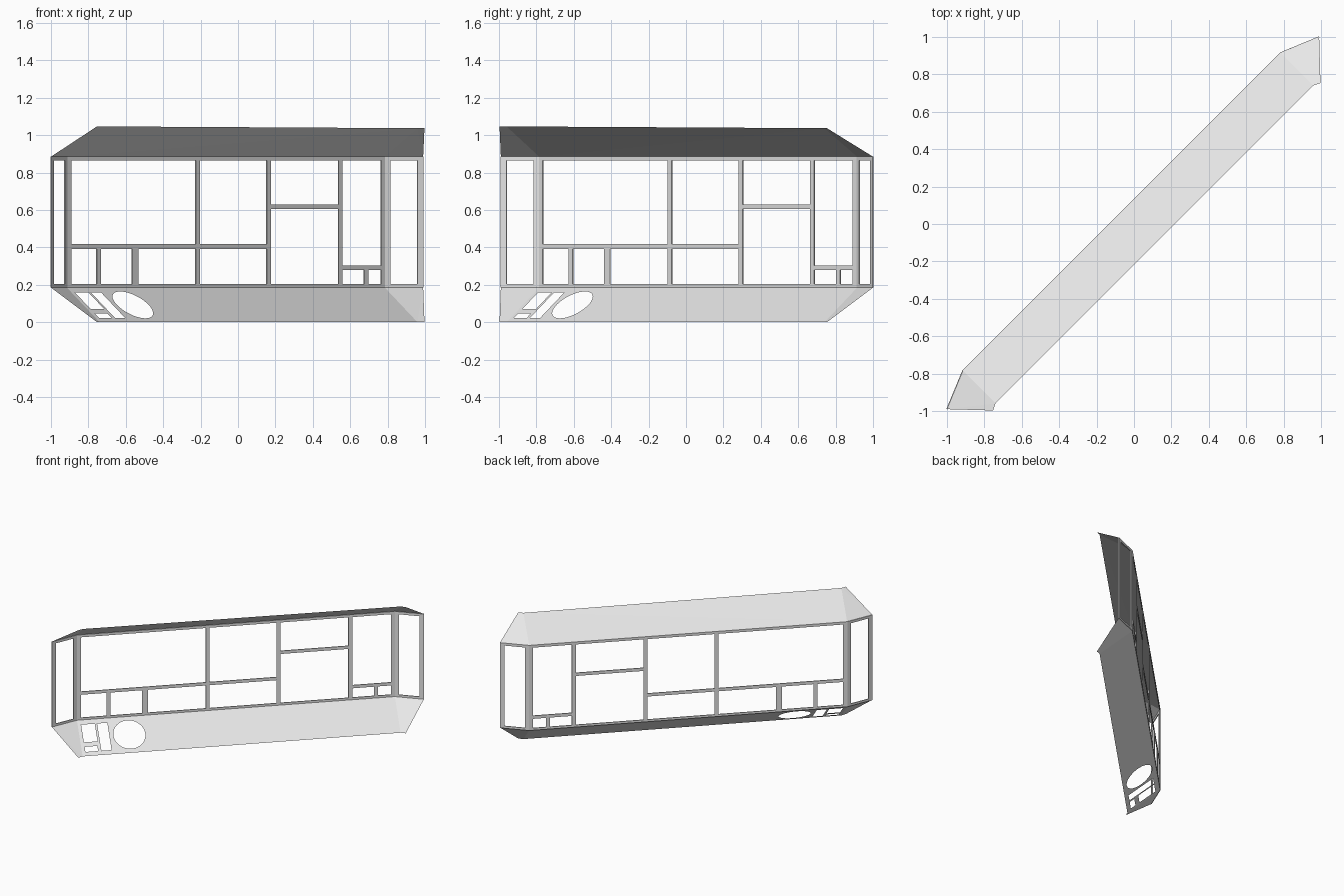
import bpy, bmesh, math
from mathutils import Vector

if "Cube" in bpy.data.objects:
    bpy.data.objects.remove(bpy.data.objects["Cube"])

grey = bpy.data.materials.new("light_grey")
grey.use_nodes = True
grey.diffuse_color = (0.8, 0.8, 0.8, 1)
grey.node_tree.nodes["Principled BSDF"].inputs["Base Color"].default_value = (0.8, 0.8, 0.8, 1)

R = math.sqrt(0.5)
SILL, HEAD = 0.185, 0.885
# plan points: (along the wall, outward), mirrored at both ends
CORNER, END = (1.202, 0.092), (1.407, 0.007)
INNER, INNER_END = (1.202, -0.155), (1.238, -0.172)


def place(u, v, z):
    """Wall coordinates to world, the wall running diagonally."""
    return Vector(((u - v) * R, (u + v) * R, z))


def rect(a0, a1, b0, b1):
    return [(a0, b0), (a1, b0), (a1, b1), (a0, b1)]


def panel(bm, corners, holes=()):
    """Fill a four-cornered sheet, leaving openings given in 0..1 coordinates."""
    a, b, c, d = corners

    def at(s, t):
        return a.lerp(b, s).lerp(d.lerp(c, s), t)
    edges = []
    for loop in [rect(0, 1, 0, 1), *holes]:
        vs = [bm.verts.new(at(*p)) for p in loop]
        edges += [bm.edges.new((vs[i - 1], vs[i])) for i in range(len(vs))]
    bmesh.ops.triangle_fill(bm, use_beauty=True, edges=edges,
                            normal=(b - a).cross(d - a).normalized())


def finish(bm, name, outward, thickness=0):
    bmesh.ops.remove_doubles(bm, verts=bm.verts[:], dist=0.0005)
    bmesh.ops.recalc_face_normals(bm, faces=bm.faces[:])
    total = sum((f.normal * f.calc_area() for f in bm.faces), Vector())
    if total.dot(outward) < 0:
        bmesh.ops.reverse_faces(bm, faces=bm.faces[:])
    mesh = bpy.data.meshes.new(name)
    bm.to_mesh(mesh)
    bm.free()
    mesh.materials.append(grey)
    ob = bpy.data.objects.new(name, mesh)
    bpy.context.collection.objects.link(ob)
    if thickness:
        mod = ob.modifiers.new("thickness", 'SOLIDIFY')
        mod.thickness = thickness
        mod.offset = 0


def slope(name, z_out, z_in, tilt, outward, holes=()):
    """Sloped sheet with a folded facet at each end."""
    def low(p, side):
        return place(side * p[0], p[1], z_out)

    def far(p, side):
        return place(side * p[0], p[1], z_in - tilt * side * p[0])
    bm = bmesh.new()
    panel(bm, [low(CORNER, -1), low(CORNER, 1), far(INNER, 1), far(INNER, -1)], holes)
    for s in (-1, 1):
        panel(bm, [low(END, s), low(CORNER, s), far(INNER, s), far(INNER_END, s)])
    finish(bm, name, outward)


# Roof
slope("roof", HEAD, 1.042, 0.004, Vector((0, 0, 1)))


# Underside with a round hole and three slots
def along(u):
    return (u + CORNER[0]) / (2 * CORNER[0])


disc = []
for i in range(48):
    ang = math.tau * i / 48
    disc.append((along(-0.827 + 0.12 * math.cos(ang)), 0.5 + 0.388 * math.sin(ang)))
slots = [rect(along(-1.055), along(-0.978), 0.135, 0.885),
         rect(along(-1.176), along(-1.073), 0.135, 0.62),
         rect(along(-1.176), along(-1.08), 0.745, 0.885)]
slope("underside", SILL, 0, 0, Vector((0, 0, -1)), [disc, *slots])

# Window frame: post centres along the wall, then the panes between them
L, A, B, C, D, E, F, Rt = -1.187, -0.962, -0.687, -0.213, 0.323, 0.865, 1.06, 1.187
BOTTOM, TOP = 0.203, 0.864
panes = [(L, A, BOTTOM, 0.392), (A, B, BOTTOM, 0.392), (B, C, BOTTOM, 0.392),
         (C, D, BOTTOM, 0.392), (L, C, 0.417, TOP), (C, D, 0.417, TOP),
         (D, E, BOTTOM, 0.605), (D, E, 0.63, TOP), (E, Rt, 0.304, TOP),
         (E, F, BOTTOM, 0.279), (F, Rt, BOTTOM, 0.279)]


def up(z):
    return (z - SILL) / (HEAD - SILL)


def half(post):
    return 0.022 if post == B else 0.015


openings = [rect(along(l + half(l)), along(r - half(r)), up(z0), up(z1))
            for l, r, z0, z1 in panes]


def wall(p, q):
    return [place(*p, SILL), place(*q, SILL), place(*q, HEAD), place(*p, HEAD)]


bm = bmesh.new()
panel(bm, wall((-CORNER[0], CORNER[1]), CORNER), openings)
for s in (-1, 1):
    panel(bm, wall((s * CORNER[0], CORNER[1]), (s * END[0], END[1])),
          [rect(0.14, 0.85, up(BOTTOM), up(TOP))])
finish(bm, "window_frame", Vector((-1, 1, 0)), 0.007)
